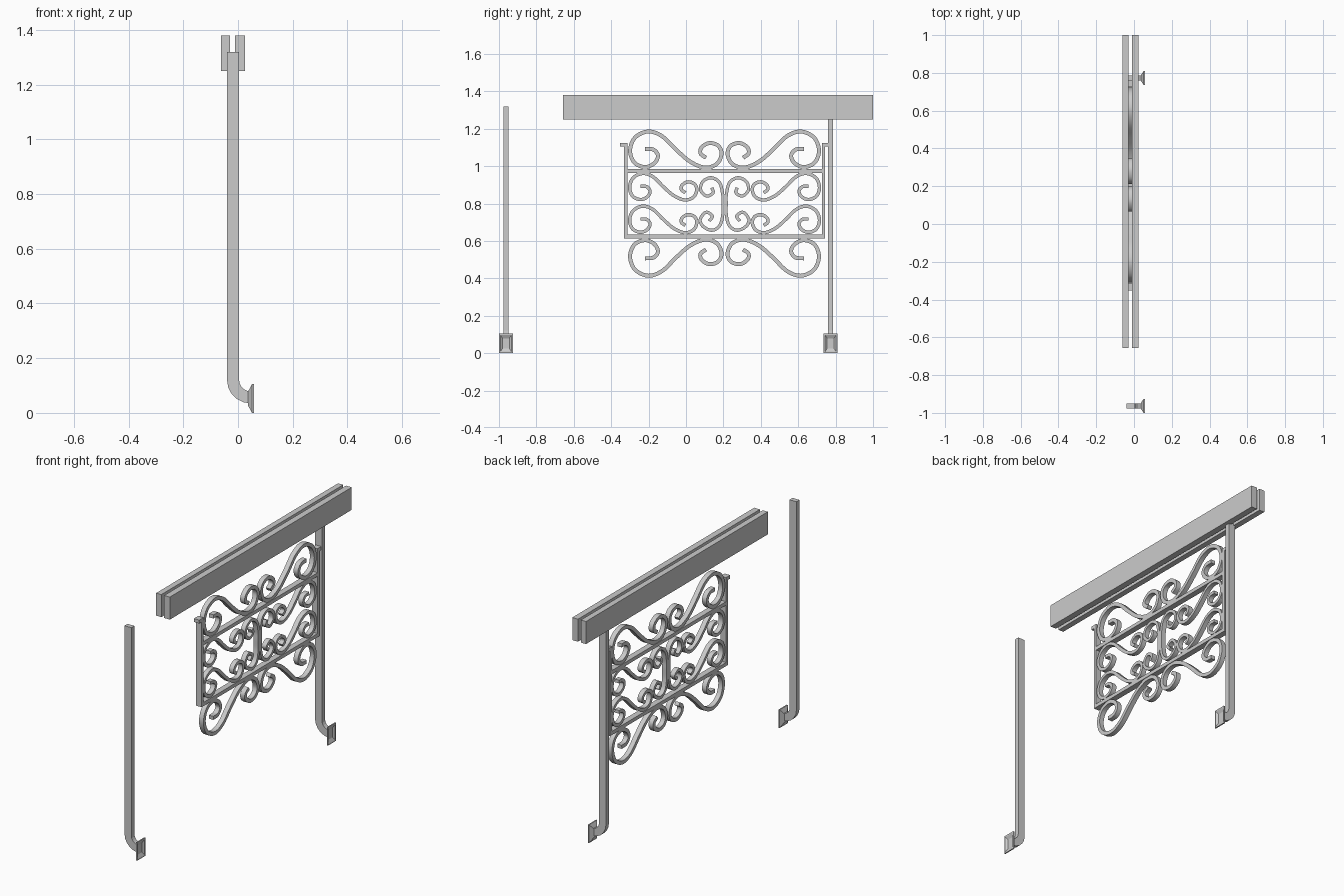
import bpy, bmesh, math
from mathutils import Vector

if "Cube" in bpy.data.objects:
    bpy.data.objects.remove(bpy.data.objects["Cube"])

MID_Y, MID_Z, BAR_X = 0.206, 0.7995, -0.018


def finish(name, bm, smooth=False):
    bmesh.ops.recalc_face_normals(bm, faces=bm.faces)
    me = bpy.data.meshes.new(name)
    bm.to_mesh(me)
    bm.free()
    ob = bpy.data.objects.new(name, me)
    bpy.context.collection.objects.link(ob)
    if smooth:
        bpy.ops.object.select_all(action='DESELECT')
        ob.select_set(True)
        bpy.context.view_layer.objects.active = ob
        bpy.ops.object.shade_smooth_by_angle(angle=math.radians(35))
    return ob


def loft(name, rings, smooth=False):
    """Skin a list of four-cornered rings and cap both ends."""
    bm = bmesh.new()
    vs = [[bm.verts.new(p) for p in r] for r in rings]
    for a, b in zip(vs, vs[1:]):
        for i in range(4):
            j = (i + 1) % 4
            bm.faces.new((a[i], a[j], b[j], b[i]))
    bm.faces.new(vs[0])
    bm.faces.new(vs[-1])
    return finish(name, bm, smooth)


def box(name, x0, x1, y0, y1, z0, z1):
    ring = lambda z: [(x0, y0, z), (x1, y0, z), (x1, y1, z), (x0, y1, z)]
    return loft(name, [ring(z0), ring(z1)])


def strip(name, pts, width, depth, place, smooth=False):
    """Flat bar following a 2D path; place(a, b, d) maps it into 3D."""
    pts = [Vector(p) for p in pts]
    rings = []
    for i, p in enumerate(pts):
        t = (pts[min(i + 1, len(pts) - 1)] - pts[max(i - 1, 0)]).normalized()
        n = Vector((-t.y, t.x)) * width / 2
        l, r, d = p + n, p - n, depth / 2
        rings.append([place(*l, -d), place(*r, -d), place(*r, d), place(*l, d)])
    return loft(name, rings, smooth)


def spline(pts, steps=6):
    """Catmull-Rom curve through the points."""
    P = [Vector(p) for p in pts]
    P = [2 * P[0] - P[1]] + P + [2 * P[-1] - P[-2]]
    out = []
    for a, b, c, d in zip(P, P[1:], P[2:], P[3:]):
        for k in range(steps):
            t = k / steps
            out.append(0.5 * (2 * b + (c - a) * t + (2 * a - 5 * b + 4 * c - d) * t * t
                              + (3 * b - a - 3 * c + d) * t ** 3))
    return out + [P[-2]]


# Twin top rails
box("rail_left", -0.062, -0.029, -0.657, 1.0, 1.25, 1.38)
box("rail_right", -0.011, 0.025, -0.657, 1.0, 1.25, 1.38)

# Posts with a curved foot and a hollow flared wall plate
bend = [(0.045 - 0.063 * math.cos(a), 0.12 - 0.063 * math.sin(a))
        for a in [math.pi / 2 * k / 5 for k in range(6)]]
for tag, y in (("front", -0.963), ("back", 0.773)):
    strip(tag + "_post", [(BAR_X, 1.32)] + bend, 0.044, 0.028,
          lambda a, b, d: (a, y + d, b))
    plate = []
    for x, hy, hz in ((0.036, 0.015, 0.024), (0.051, 0.037, 0.0525), (0.058, 0.037, 0.0525),
                      (0.058, 0.03, 0.045), (0.049, 0.018, 0.027)):
        plate.append([(x, y + sy * hy, 0.0525 + sz * hz)
                      for sy, sz in ((-1, -1), (1, -1), (1, 1), (-1, 1))])
    loft(tag + "_wall_plate", plate)

# Panel frame
fx0, fx1 = BAR_X - 0.017, BAR_X + 0.017
for tag, z in (("upper", 0.975), ("lower", 0.624)):
    box(tag + "_crossbar", fx0, fx1, MID_Y - 0.53, MID_Y + 0.53, z - 0.0105, z + 0.0105)
for tag, s in (("front", -1), ("back", 1)):
    a, b, c = (MID_Y + s * k for k in (0.52, 0.537, 0.558))
    box(tag + "_upright", fx0, fx1, min(a, b), max(a, b), 0.6135, 1.124)
    box(tag + "_upright_tab", fx0, fx1, min(a, c), max(a, c), 1.104, 1.124)

# Scroll paths: distance from the panel middle, height
S_SCROLL = [(.425, .100), (.380, .096), (.356, .064), (.375, .024), (.425, .003),
            (.482, .027), (.505, .091), (.479, .160), (.409, .193), (.334, .168),
            (.259, .096), (.184, .032), (.104, .000), (.040, .021), (.016, .075),
            (.035, .118), (.083, .131), (.123, .107), (.128, .075), (.099, .053)]
C_SCROLL = [(.068, .885), (.061, .858), (.095, .840), (.127, .870), (.118, .915),
            (.073, .938), (.027, .912), (.010, .850), (.009, .800), (.010, .735),
            (.027, .680), (.068, .657), (.115, .678), (.130, .715), (.100, .753),
            (.065, .733), (.082, .706)]

big = [(u, 0.992 + v) for u, v in S_SCROLL]
small = [(0.515 - (0.515 - u) * 0.735, v * 0.735) for u, v in S_SCROLL]
scrolls = {
    "top_scroll": (big, 0.021),
    "bottom_scroll": ([(u, 2 * MID_Z - z) for u, z in big], 0.021),
    "inner_upper_scroll": ([(u, 0.819 + v) for u, v in small], 0.018),
    "inner_lower_scroll": ([(u, 0.644 + v) for u, v in small], 0.018),
    "centre_scroll": (C_SCROLL, 0.017),
}
for name, (pts, w) in scrolls.items():
    for tag, s in (("front", -1), ("back", 1)):
        strip(f"{tag}_{name}", spline(pts), w, 0.028,
              lambda a, b, d: (BAR_X + d, MID_Y + s * a, b), smooth=True)
